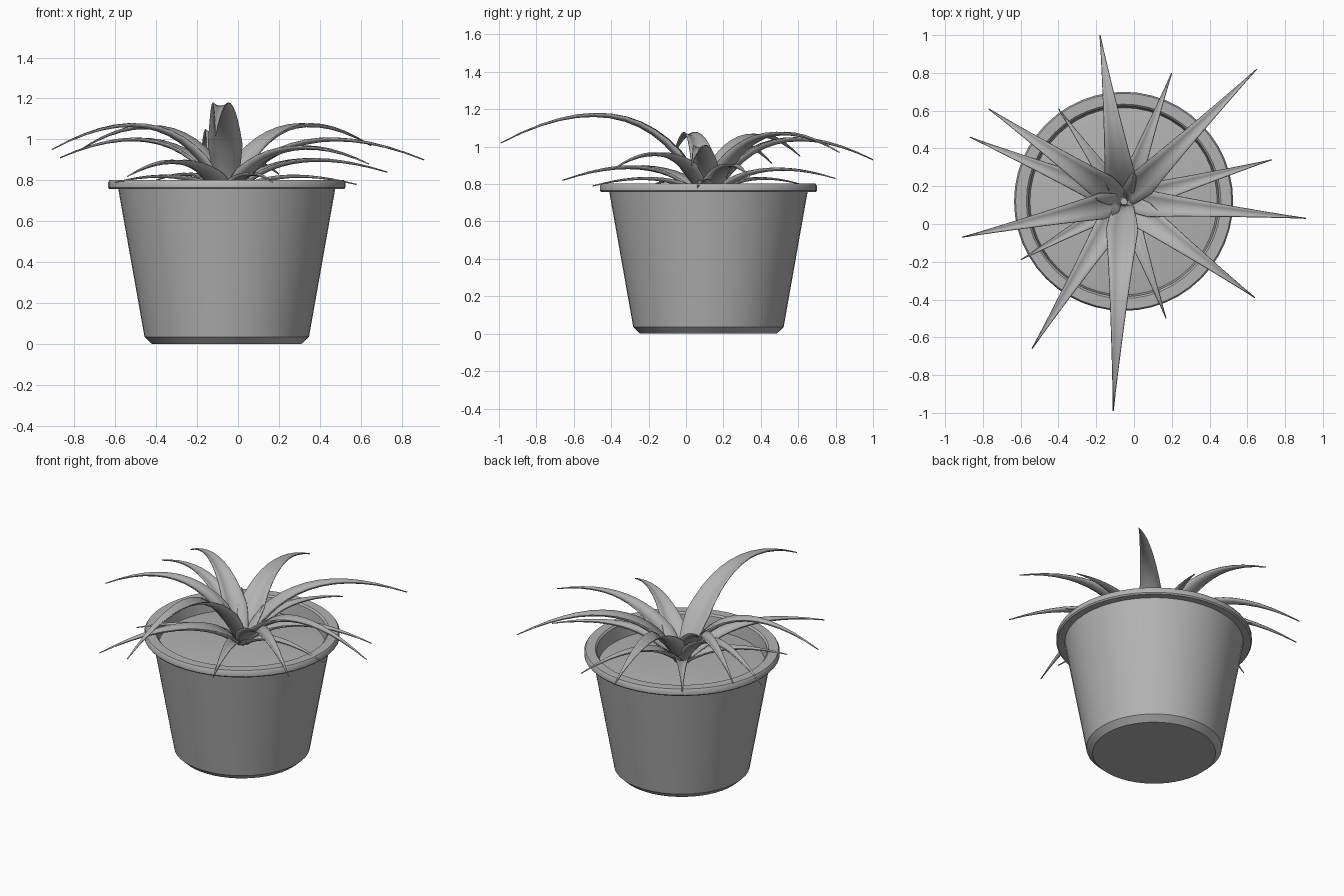
import bpy, math
from mathutils import Vector

if "Cube" in bpy.data.objects:
    bpy.data.objects.remove(bpy.data.objects["Cube"])

CX, CY = -0.055, 0.12          # pot axis

grey = bpy.data.materials.new("plain grey")
grey.diffuse_color = (0.45, 0.45, 0.45, 1)
grey.use_nodes = True
grey.node_tree.nodes["Principled BSDF"].inputs["Base Color"].default_value = grey.diffuse_color


def make_object(name, verts, faces, angle=35):
    mesh = bpy.data.meshes.new(name)
    mesh.from_pydata(verts, [], faces)
    mesh.materials.append(grey)
    obj = bpy.data.objects.new(name, mesh)
    bpy.context.collection.objects.link(obj)
    bpy.ops.object.select_all(action='DESELECT')
    obj.select_set(True)
    bpy.context.view_layer.objects.active = obj
    bpy.ops.object.shade_smooth_by_angle(angle=math.radians(angle))
    return obj


def lathe(name, profile, n=48):
    """Spin (radius, z) points about the pot axis; radius 0 closes an end."""
    verts, rings, faces = [], [], []
    for r, z in profile:
        start, count = len(verts), (1 if r == 0 else n)
        for i in range(count):
            a = 2 * math.pi * i / n
            verts.append((CX + r * math.cos(a), CY + r * math.sin(a), z))
        rings.append([start + i % count for i in range(n)])
    for a, b in zip(rings, rings[1:]):
        for i in range(n):
            j = (i + 1) % n
            quad = [a[i], a[j], b[j], b[i]]
            faces.append(list(dict.fromkeys(quad)))
    return make_object(name, verts, faces)


def leaf(name, tip, peak, half_width, base_z=0.70, rows=14):
    """Arched, tapering channel from the pot centre to the tip."""
    dx, dy, tz = tip[0] - CX, tip[1] - CY, tip[2]
    length = math.hypot(dx, dy)
    out = Vector((dx, dy, 0)) / length
    side = Vector((-out.y, out.x, 0))
    cz = (peak - 0.1225 * base_z - 0.4225 * tz) / 0.455
    verts, faces = [], []
    across = (-1, -0.5, 0, 0.5, 1)
    for k in range(rows + 1):
        s = k / rows
        r = length * (0.6 * s + 0.4 * s * s)
        z = base_z * (1 - s) ** 2 + 2 * s * (1 - s) * cz + tz * s * s
        dr = length * (0.6 + 0.8 * s)
        dz = 2 * (1 - s) * (cz - base_z) + 2 * s * (tz - cz)
        normal = (Vector((0, 0, 1)) * dr - out * dz).normalized()
        taper = 0.5 + 0.5 * s / 0.2 if s < 0.2 else (1 - s) / 0.8
        w = half_width * max(taper, 0.015)
        centre = Vector((CX, CY, z)) + out * r
        for u in across:
            verts.append(centre + side * (u * w) + normal * (w * 0.45 * (u * u - 0.5)))
    m = len(across)
    for k in range(rows):
        for i in range(m - 1):
            a = k * m + i
            faces.append((a, a + m, a + m + 1, a + 1))
    obj = make_object(name, verts, faces, 60)
    solid = obj.modifiers.new("thickness", 'SOLIDIFY')
    solid.thickness = 0.006
    solid.offset = 0
    return obj


# Pot: base, chamfer, tapered wall, rolled rim and inner wall
lathe("pot", [(0, 0), (0.365, 0), (0.402, 0.035), (0.53, 0.757), (0.573, 0.757),
              (0.58, 0.765), (0.58, 0.79), (0.572, 0.802), (0.515, 0.802),
              (0.505, 0.792), (0.494, 0.69)][::1])

# Soil
lathe("soil", [(0.519, 0.70), (0.46, 0.712), (0, 0.72)])

# Leaves: tip position, peak height, half width
leaves = [
    ((-0.18, 1.00, 0.93), 1.04, 0.085),
    ((0.65, 0.82, 0.97), 1.07, 0.075),
    ((0.20, 0.80, 0.83), 0.88, 0.060),
    ((0.73, 0.34, 0.84), 0.90, 0.065),
    ((0.91, 0.03, 0.90), 1.00, 0.070),
    ((0.64, -0.39, 0.88), 0.96, 0.075),
    ((0.17, -0.50, 0.79), 0.83, 0.055),
    ((-0.11, -0.99, 1.02), 1.17, 0.085),
    ((-0.54, -0.66, 0.82), 0.89, 0.075),
    ((-0.60, -0.19, 0.79), 0.82, 0.055),
    ((-0.91, -0.07, 0.95), 1.07, 0.070),
    ((-0.87, 0.46, 0.91), 1.00, 0.065),
    ((-0.77, 0.61, 0.95), 1.06, 0.075),
    ((-0.40, 0.61, 0.80), 0.83, 0.050),
    ((0.58, 0.06, 0.78), 0.82, 0.050),
]
for i, (tip, peak, w) in enumerate(leaves, 1):
    leaf(f"leaf_{i:02d}", tip, peak, w)
